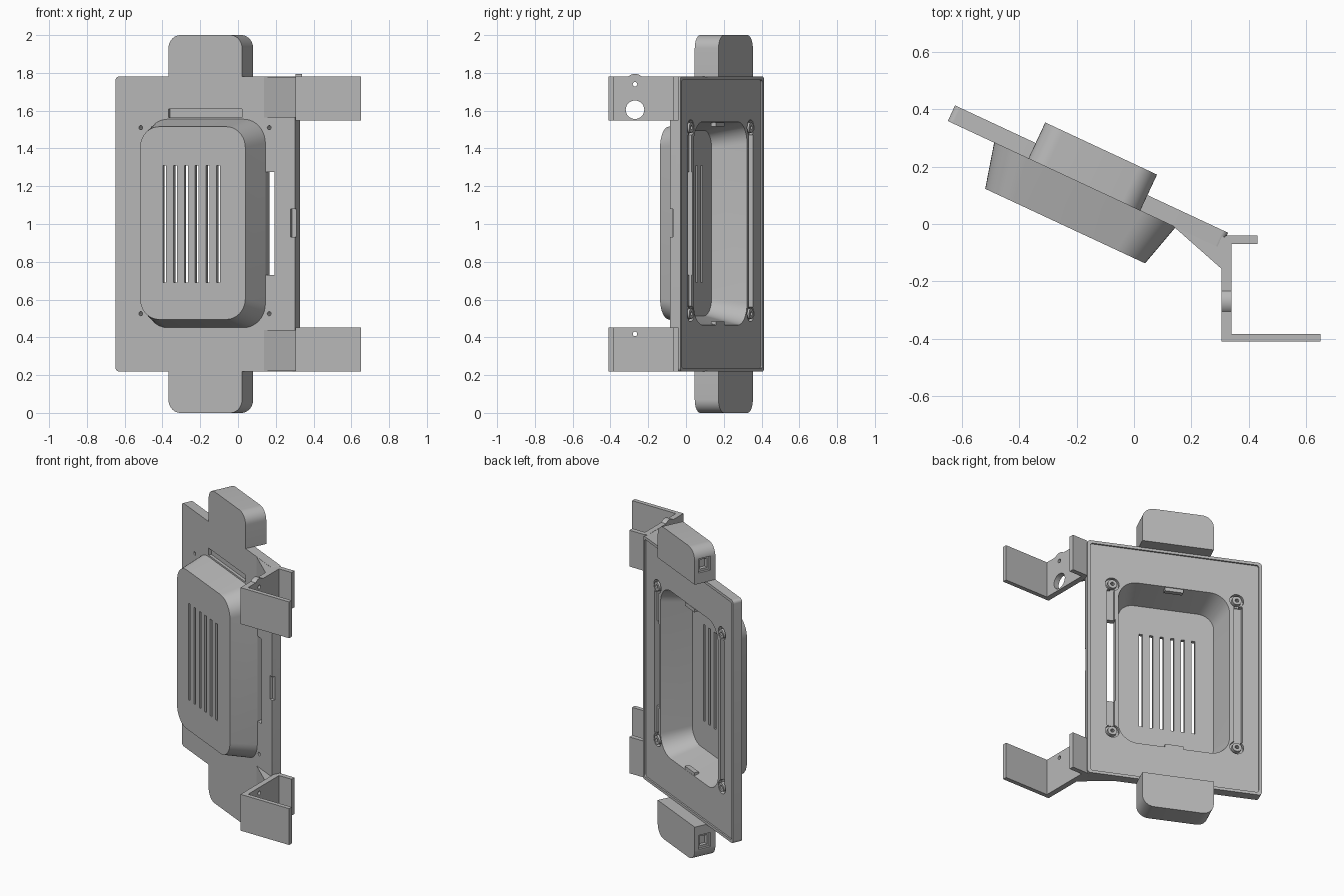
import bpy, bmesh
from math import pi, sin, cos, radians
from mathutils import Matrix

if "Cube" in bpy.data.objects:
    bpy.data.objects.remove(bpy.data.objects["Cube"])

grey = bpy.data.materials.new("plain_grey")
grey.use_nodes = True
grey.diffuse_color = (0.48, 0.48, 0.48, 1)
grey.node_tree.nodes["Principled BSDF"].inputs["Base Color"].default_value = (0.48, 0.48, 0.48, 1)

TILT = Matrix.Rotation(radians(-25), 4, 'Z')
FRONT, BACK = 0.051, 0.111      # plate faces, along the tilted depth axis
MID = 1.0                       # height of the mirror plane


def finish(name, bm):
    bmesh.ops.recalc_face_normals(bm, faces=bm.faces)
    mesh = bpy.data.meshes.new(name)
    bm.to_mesh(mesh)
    bm.free()
    ob = bpy.data.objects.new(name, mesh)
    mesh.materials.append(grey)
    bpy.context.collection.objects.link(ob)
    return ob


def skin(name, rings):
    """Closed solid through rings that have equal point counts."""
    bm = bmesh.new()
    loops = [[bm.verts.new(p) for p in ring] for ring in rings]
    n = len(loops[0])
    for a, b in zip(loops, loops[1:]):
        for i in range(n):
            j = (i + 1) % n
            bm.faces.new((a[i], a[j], b[j], b[i]))
    bm.faces.new(loops[0])
    bm.faces.new(loops[-1])
    return finish(name, bm)


def rounded(v, u0, u1, z0, z1, low=0, high=0, steps=10):
    """Rounded rectangle at depth v, with separate lower and upper radii."""
    pts = []
    corners = [(u1, z1, -1, -1, high), (u0, z1, 1, -1, high),
               (u0, z0, 1, 1, low), (u1, z0, -1, 1, low)]
    for k, (u, z, su, sz, r) in enumerate(corners):
        for s in range(steps + 1 if r else 1):
            a = (k + s / steps) * pi / 2
            pts.append((u + su * r + r * cos(a), v, z + sz * r + r * sin(a)))
    return pts


def block(name, u0, u1, v0, v1, z0, z1, low=0, high=0):
    return skin(name, [rounded(v, u0, u1, z0, z1, low, high) for v in (v0, v1)])


def rod(name, u, z, r, v0, v1, n=28):
    return skin(name, [[(u + r * cos(2 * pi * i / n), v, z + r * sin(2 * pi * i / n))
                        for i in range(n)] for v in (v0, v1)])


def cross_rod(name, y, z, r, x0, x1, n=32):
    return skin(name, [[(x, y + r * cos(2 * pi * i / n), z + r * sin(2 * pi * i / n))
                        for i in range(n)] for x in (x0, x1)])


def prism(name, outline, z0, z1):
    return skin(name, [[(x, y, z) for x, y in outline] for z in (z0, z1)])


def boolean(ob, tool, op='DIFFERENCE'):
    mod = ob.modifiers.new(op, 'BOOLEAN')
    mod.operation, mod.solver, mod.object = op, 'EXACT', tool
    bpy.context.view_layer.objects.active = ob
    bpy.ops.object.modifier_apply(modifier=mod.name)
    bpy.data.objects.remove(tool)


def mirrored(z0, z1):
    """The same height range for the lower and the upper half."""
    return [(z0, z1), (2 * MID - z1, 2 * MID - z0)]


tilted, upright = [], []

# Plate with the tapered front cover
body = block("plate_and_cover", -0.74, 0.31, FRONT, BACK, 0.22, 1.78, 0.02, 0.02)
cover = skin("cover", [rounded(-0.108, -0.522, 0.093, 0.495, 1.515, 0.11, 0.11),
                       rounded(0.08, -0.569, 0.144, 0.443, 1.562, 0.13, 0.13)])
boolean(body, cover, 'UNION')

# Shallow recess inside the rear rim
boolean(body, block("rim_cut", -0.722, 0.292, BACK - 0.01, 0.2, 0.238, 1.762, 0.015, 0.015))

# Hollow of the cover, open to the rear
boolean(body, skin("hollow", [rounded(-0.085, -0.503, 0.074, 0.514, 1.496, 0.095, 0.095),
                              rounded(0.13, -0.555, 0.128, 0.457, 1.548, 0.12, 0.12)]))

# Vent slots
for i in range(6):
    c = -0.379 + i * 0.063
    boolean(body, block("vent", c - 0.01, c + 0.01, -0.2, 0.0, 0.69, 1.31))

# Rear side channels, through slot, front recess and edge notch
boolean(body, block("channel", -0.625, -0.575, 0.075, 0.2, 0.56, 1.47))
boolean(body, block("channel", 0.145, 0.19, 0.085, 0.2, 0.56, 1.47))
boolean(body, block("side_slot", 0.138, 0.188, 0.03, 0.2, 0.73, 1.275))
boolean(body, block("front_recess", -0.43, 0.0, 0.0, 0.07, 1.565, 1.61))
boolean(body, block("edge_notch", 0.283, 0.35, 0.0, 0.068, 0.93, 1.08))

# Screw pockets, holes and bosses
for u in (-0.592, 0.158):
    for z in (0.525, 1.51):
        boolean(body, rod("pocket", u, z, 0.042, 0.08, 0.2))
        boolean(body, rod("hole", u, z, 0.011, 0.0, 0.2))
        boss = rod("screw_boss", u, z, 0.028, 0.075, 0.106)
        boolean(boss, rod("hole", u, z, 0.011, 0.0, 0.2))
        tilted.append(boss)
tilted.append(body)

# Small holes and clips at the ends of the opening
for z0, z1 in mirrored(0.462, 0.485):
    tilted.append(block("opening_clip", -0.27, -0.16, 0.07, 0.1, z0, z1))

# End housings with a socket in the outer side
for i, (z0, z1) in enumerate(mirrored(0.003, 0.222)):
    low, high = (0, 0.07) if i else (0.07, 0)
    box = block(("lower", "upper")[i] + "_housing", -0.43, 0.0, FRONT, 0.19,
                z0 if i else 0, 2 if i else z1, low, high)
    mid = (z0 + z1) / 2
    boolean(box, block("socket", -0.5, -0.415, 0.085, 0.165, mid - 0.04, mid + 0.05))
    boolean(box, block("socket", -0.5, -0.39, 0.1, 0.15, mid - 0.025, mid + 0.035))
    tilted.append(box)

# Mounting brackets: bent strip, gusset and rear tab
strip = [(0.305, -0.41), (0.65, -0.41), (0.65, -0.383), (0.34, -0.383),
         (0.34, -0.07), (0.43, -0.07), (0.43, -0.04), (0.32, -0.04), (0.305, -0.06)]
web = [(0.14, -0.005), (0.135, -0.006), (0.306, -0.157), (0.33, -0.155),
       (0.33, -0.045), (0.315, -0.045)]
for i, (z0, z1) in enumerate(mirrored(0.22, 0.453)):
    label = ("lower", "upper")[i]
    arm = prism(label + "_bracket", strip, z0, z1)
    if i:
        boolean(arm, cross_rod("ear", -0.27, 1.745, 0.05, 0.305, 0.34), 'UNION')
        boolean(arm, cross_rod("cable_hole", -0.27, 1.605, 0.049, 0.2, 0.4))
    boolean(arm, cross_rod("screw_hole", -0.27, 1.74 if i else 0.418, 0.012, 0.2, 0.4))
    g0, g1 = (1.565, 1.779) if i else (0.221, 0.438)
    upright += [arm, prism(label + "_gusset", web, g0, g1)]

# Turn the tilted parts and shade
for ob in tilted:
    ob.data.transform(TILT)
bpy.ops.object.select_all(action='DESELECT')
for ob in tilted + upright:
    ob.select_set(True)
    bpy.context.view_layer.objects.active = ob
bpy.ops.object.shade_smooth_by_angle(angle=radians(25))
